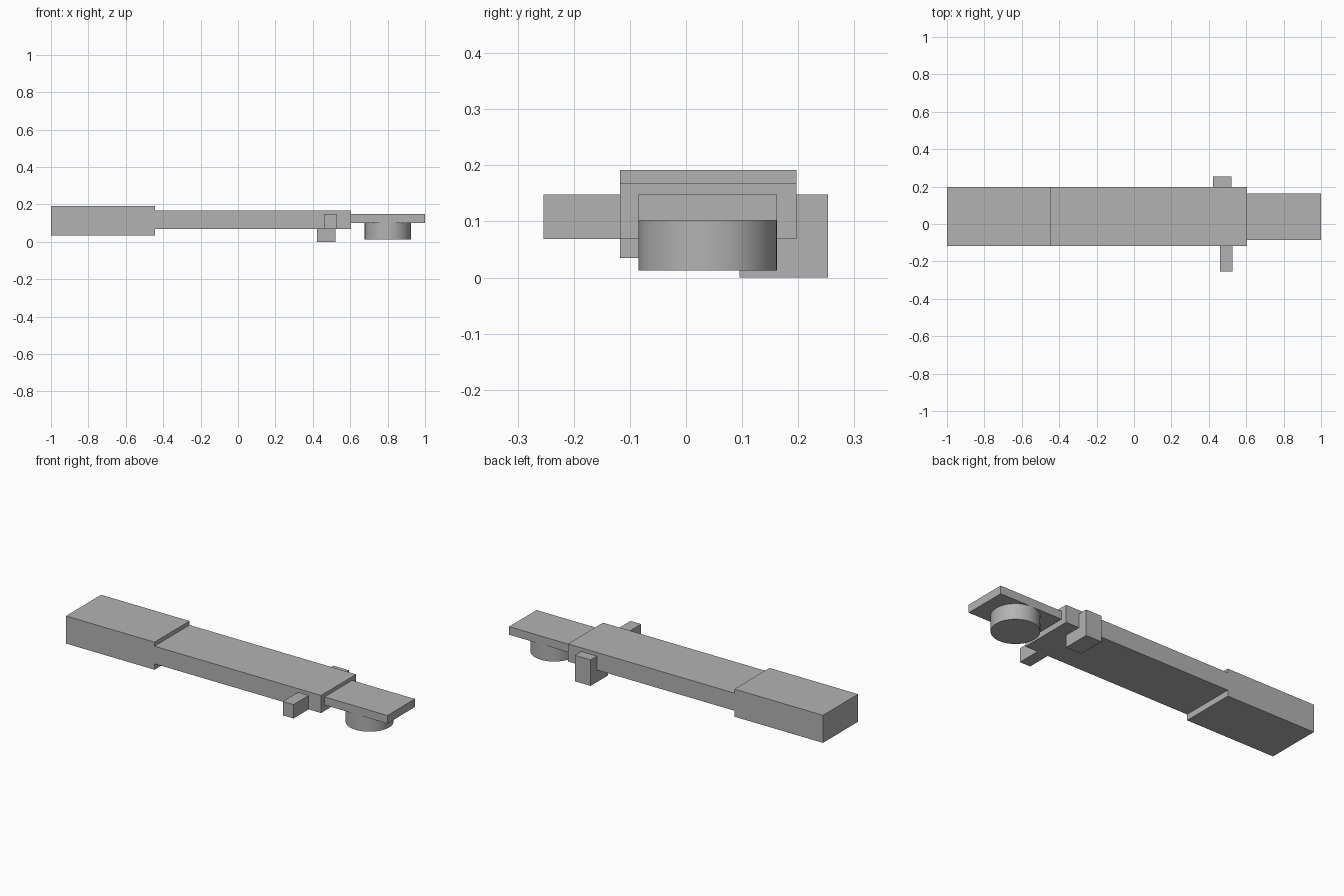
import bpy, math

cube = bpy.data.objects.get("Cube")
if cube:
    bpy.data.objects.remove(cube, do_unlink=True)

grey = bpy.data.materials.new("plain_grey")
grey.use_nodes = True
colour = (0.45, 0.45, 0.45, 1)
grey.diffuse_color = colour
grey.node_tree.nodes["Principled BSDF"].inputs["Base Color"].default_value = colour


def finish(name):
    obj = bpy.context.object
    obj.name = name
    obj.data.materials.append(grey)
    return obj


def box(name, x, y, z):
    """Box given by its (low, high) extent on each axis."""
    spans = (x, y, z)
    bpy.ops.mesh.primitive_cube_add(size=1, location=[(a + b) / 2 for a, b in spans])
    obj = finish(name)
    obj.scale = [b - a for a, b in spans]
    bpy.ops.object.transform_apply(location=False, rotation=False, scale=True)


body_y = (-0.118, 0.197)
tongue_y = (-0.085, 0.162)

# Handle, long body and thin end plate
box("handle", (-1, -0.443), body_y, (0.035, 0.192))
box("body", (-0.443, 0.605), body_y, (0.069, 0.169))
box("end_plate", (0.605, 1), tongue_y, (0.102, 0.148))

# Side peg and the block that hangs below the opposite edge
box("front_peg", (0.46, 0.527), (-0.254, body_y[0]), (0.069, 0.148))
box("back_block", (0.423, 0.522), (0.095, 0.253), (0, 0.148))

# Round disc below the end plate
bpy.ops.mesh.primitive_cylinder_add(vertices=64, radius=0.1235, depth=0.09,
                                    location=(0.801, 0.0385, 0.058))
finish("round_disc")
bpy.ops.object.shade_smooth_by_angle(angle=math.radians(30))
